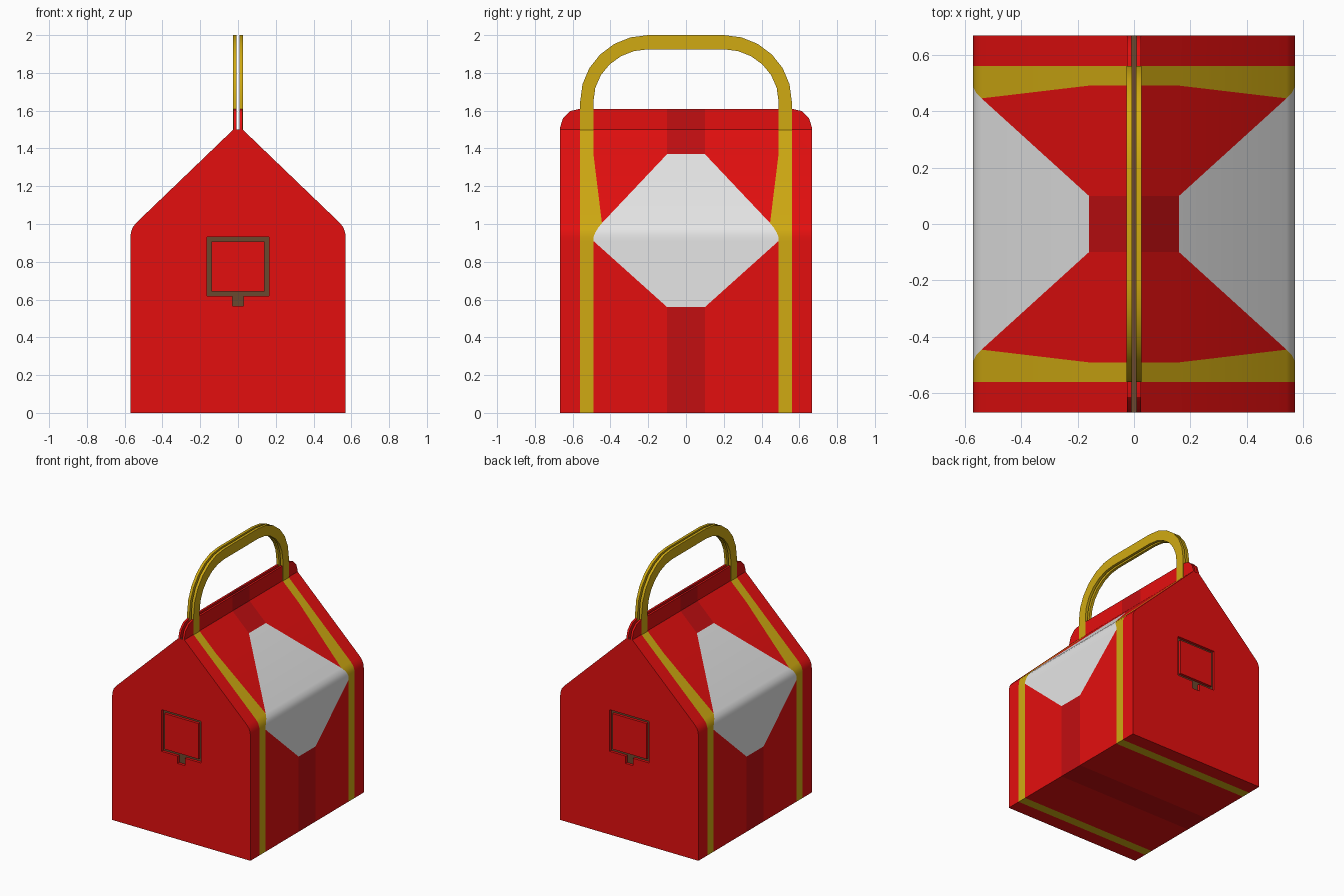
import bpy, bmesh, math
from mathutils import Matrix, Vector

if "Cube" in bpy.data.objects:
    bpy.data.objects.remove(bpy.data.objects["Cube"])


def material(name, r, g, b):
    lin = [((c / 255 + 0.055) / 1.055) ** 2.4 if c > 10 else c / 255 / 12.92 for c in (r, g, b)]
    m = bpy.data.materials.new(name)
    m.diffuse_color = (*lin, 1)
    m.use_nodes = True
    m.node_tree.nodes["Principled BSDF"].inputs["Base Color"].default_value = m.diffuse_color
    return m


MATS = [material("red", 228, 15, 15), material("dark_red", 194, 14, 17),
        material("gold", 208, 170, 18), material("light_grey", 230, 230, 230),
        material("brown", 106, 72, 46)]
RED, DARK, GOLD, GREY, BROWN = range(5)


def finish(bm, name):
    """Mirror a quarter model across x and y, close it and make the object."""
    for axis in "XY":
        bmesh.ops.mirror(bm, geom=bm.verts[:] + bm.edges[:] + bm.faces[:],
                         matrix=Matrix.Identity(4), merge_dist=1e-4, axis=axis)
    bmesh.ops.remove_doubles(bm, verts=bm.verts[:], dist=1e-4)
    bmesh.ops.recalc_face_normals(bm, faces=bm.faces[:])
    me = bpy.data.meshes.new(name)
    bm.to_mesh(me)
    bm.free()
    for m in MATS:
        me.materials.append(m)
    ob = bpy.data.objects.new(name, me)
    bpy.context.collection.objects.link(ob)
    bpy.ops.object.select_all(action='DESELECT')
    ob.select_set(True)
    bpy.context.view_layer.objects.active = ob
    bpy.ops.object.shade_smooth_by_angle(angle=math.radians(28))
    return ob


# Carton body: profile rows (x, z, window edge y, stripe inner edge y)
Y = 0.667
rows = [(0, 0, .1, .49), (.57, 0, .1, .49), (.57, .56, .1, .49), (.57, .91, .49, .49),
        (.57, .93, .49, .49), (.567, .955, .48, .48), (.559, .98, .465, .465),
        (.54, 1.005, .445, .445), (.16, 1.37, .1, .49), (.025, 1.5, .1, .49), (0, 1.5, .1, .49)]
bm = bmesh.new()
grid = [[bm.verts.new((x, y, z)) for y in (0, .1, d, g, .56, Y)] for x, z, d, g in rows]
for i in range(len(rows) - 1):
    window = 2 <= i <= 7
    colours = [GREY if window else DARK, GREY, RED, GOLD, RED]
    for j in range(5):
        f = bm.faces.new((grid[i][j], grid[i + 1][j], grid[i + 1][j + 1], grid[i][j + 1]))
        f.material_index = BROWN if i == len(rows) - 2 else colours[j]
cap = bm.faces.new([r[5] for r in grid])
cap.material_index = RED
bmesh.ops.remove_doubles(bm, verts=bm.verts[:], dist=1e-4)


# Latch outline: cut the end wall and sink a groove with a brown floor
def cap_faces():
    return [f for f in bm.faces if all(abs(v.co.y - Y) < 1e-5 for v in f.verts)]


cuts = [(Vector((x, 0, 0)), Vector((1, 0, 0))) for x in (.03, .14, .163)]
cuts += [(Vector((0, 0, z)), Vector((0, 0, 1))) for z in (.565, .62, .643, .908, .93)]
for co, no in cuts:
    fs = cap_faces()
    es = list({e for f in fs for e in f.edges})
    vs = list({v for f in fs for v in f.verts})
    bmesh.ops.bisect_plane(bm, geom=fs + es + vs, plane_co=co, plane_no=no, dist=1e-5)


def in_groove(c):
    ring = c.x < .163 and .62 < c.z < .93 and not (c.x < .14 and .643 < c.z < .908)
    return ring or (c.x < .03 and .565 < c.z < .62)


groove = [f for f in cap_faces() if in_groove(f.calc_center_bounds())]
ext = bmesh.ops.extrude_face_region(bm, geom=groove)["geom"]
bmesh.ops.translate(bm, verts=[g for g in ext if isinstance(g, bmesh.types.BMVert)],
                    vec=(0, -.02, 0))
for f in ext:
    if isinstance(f, bmesh.types.BMFace):
        f.material_index = BROWN
bmesh.ops.delete(bm, geom=[f for f in groove if f.is_valid], context='FACES')
bmesh.ops.delete(bm, geom=[f for f in bm.faces if all(v.co.x < 1e-5 for v in f.verts)],
                 context='FACES')
finish(bm, "carton_body")


def plate(name, polys, x0, x1):
    """Quarter plates from (y, z) outlines, thick in x, mirrored to all sides."""
    bm = bmesh.new()
    for colour, pts in polys:
        a = [bm.verts.new((x0, y, z)) for y, z in pts]
        b = [bm.verts.new((x1, y, z)) for y, z in pts]
        n = len(pts)
        faces = [bm.faces.new(a), bm.faces.new(b)]
        for i in range(n):
            j = (i + 1) % n
            mid = (pts[i][0] + pts[j][0]) / 2
            seam = mid < 1e-5 or (abs(pts[i][0] - .1) < 1e-5 and abs(pts[j][0] - .1) < 1e-5)
            if not seam:
                faces.append(bm.faces.new((a[i], a[j], b[j], b[i])))
        for f in faces:
            f.material_index = colour
    bmesh.ops.remove_doubles(bm, verts=bm.verts[:], dist=1e-4)
    return finish(bm, name)


# Pair of upright ridge flaps with rounded ends and a dark centre
plate("ridge_flaps", [
    (DARK, [(0, 1.495), (.1, 1.495), (.1, 1.61), (0, 1.61)]),
    (RED, [(.1, 1.495), (Y, 1.495), (Y, 1.51), (.652, 1.558), (.612, 1.598), (.56, 1.61), (.1, 1.61)]),
], .009, .0245)

# Pair of arched carry handles
arc = [math.radians(15 * k) for k in range(7)]
outer = [(.2 + .36 * math.cos(t), 1.65 + .35 * math.sin(t)) for t in arc]
inner = [(.2 + .29 * math.cos(t), 1.65 + .275 * math.sin(t)) for t in arc]
plate("carry_handles", [(GOLD, [(.49, 1.495), (.56, 1.495)] + outer + [(0, 2), (0, 1.925)]
                         + inner[::-1])], .007, .027)
